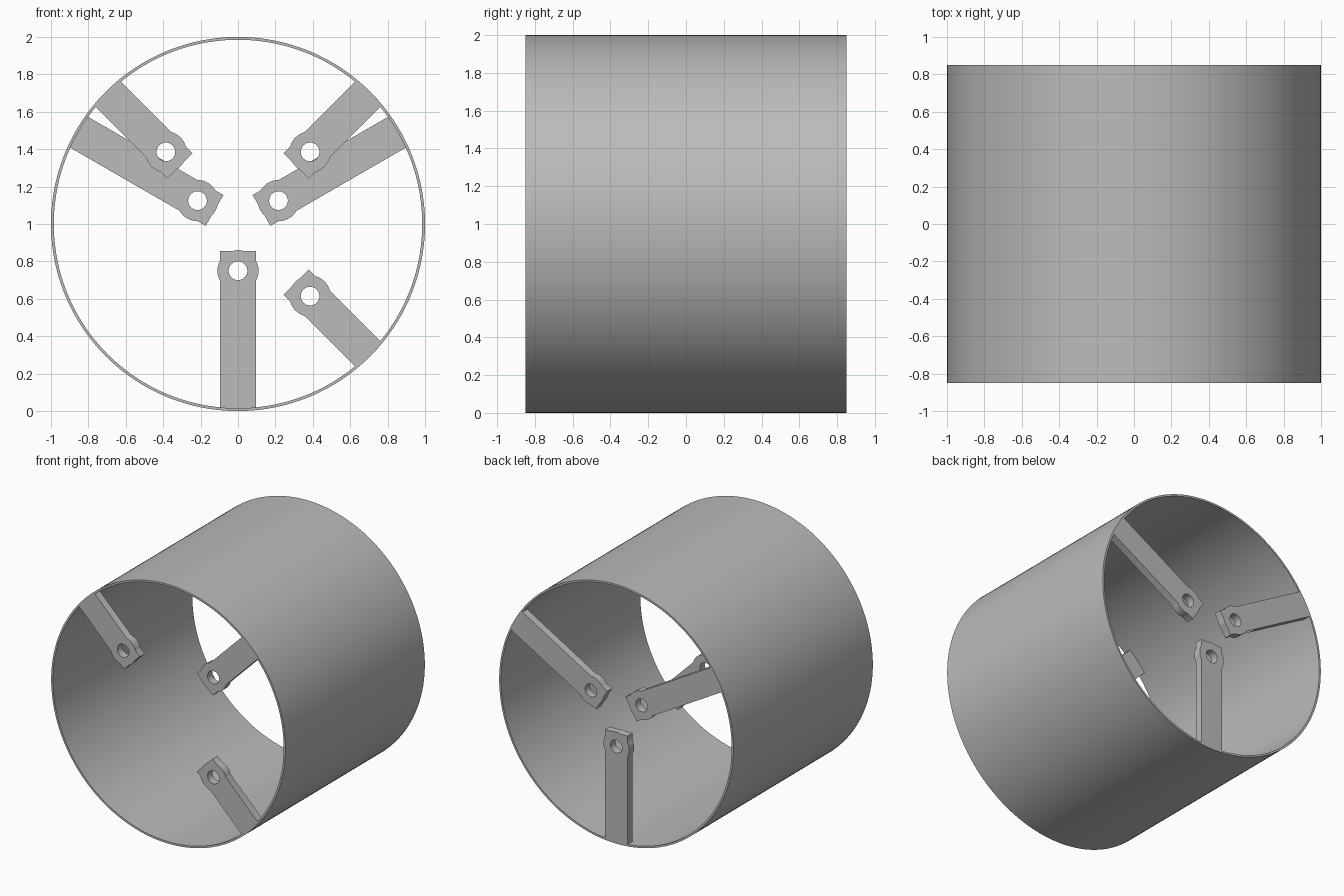
import bpy
import math

if "Cube" in bpy.data.objects:
    bpy.data.objects.remove(bpy.data.objects["Cube"])

grey = bpy.data.materials.new("plain_grey")
grey.diffuse_color = (0.5, 0.5, 0.5, 1)
grey.use_nodes = True
grey.node_tree.nodes["Principled BSDF"].inputs["Base Color"].default_value = grey.diffuse_color

CENTRE_Z = 1.0
HALF_LENGTH = 0.85
INNER_R = 0.985
ARM_HALF_WIDTH = 0.095
ARM_THICKNESS = 0.06
BOSS_R = 0.11
HOLE_R = 0.05
TIP = 0.105  # distance from hole centre to the tip


def arc(cx, r, a0, a1, n):
    """Points on an arc centred on (cx, 0), angles in degrees."""
    step = (a1 - a0) / n
    return [(cx + r * math.cos(math.radians(a0 + step * i)),
             r * math.sin(math.radians(a0 + step * i))) for i in range(n + 1)]


def plate(name, outlines, thickness, y, angle=0):
    """Extrude closed outlines (later ones are holes) along y, turned about the tube axis."""
    curve = bpy.data.curves.new(name, "CURVE")
    curve.dimensions = "2D"
    curve.fill_mode = "BOTH"
    curve.extrude = thickness / 2
    for pts in outlines:
        spline = curve.splines.new("POLY")
        spline.points.add(len(pts) - 1)
        for p, (px, py) in zip(spline.points, pts):
            p.co = (px, py, 0, 1)
        spline.use_cyclic_u = True
    obj = bpy.data.objects.new(name, curve)
    bpy.context.collection.objects.link(obj)
    obj.location = (0, y, CENTRE_Z)
    obj.rotation_euler = (math.pi / 2, -math.radians(angle), 0)
    bpy.ops.object.select_all(action="DESELECT")
    obj.select_set(True)
    bpy.context.view_layer.objects.active = obj
    bpy.ops.object.convert(target="MESH")
    obj = bpy.context.view_layer.objects.active
    obj.data.materials.clear()
    obj.data.materials.append(grey)
    bpy.ops.object.shade_smooth_by_angle(angle=math.radians(30))
    return obj


def arm(name, hole_pos, angle, y):
    """Radial bar with a round boss, a square tip and a hole."""
    w = ARM_HALF_WIDTH
    side = math.degrees(math.asin(w / BOSS_R))
    tip = math.degrees(math.acos(TIP / BOSS_R))
    outline = [(INNER_R, -w), (INNER_R, w)]
    outline += arc(hole_pos, BOSS_R, side, 180 - side, 12)
    outline += [(hole_pos - TIP, w)]
    outline += arc(hole_pos, BOSS_R, 180 - tip, 180 + tip, 6)
    outline += [(hole_pos - TIP, -w)]
    outline += arc(hole_pos, BOSS_R, 180 + side, 360 - side, 12)
    hole = arc(hole_pos, HOLE_R, 0, 360, 32)[:-1]
    plate(name, [outline, hole], ARM_THICKNESS, y, angle)


# Thin-walled open tube
plate("tube", [arc(0, 1.0, 0, 360, 160)[:-1], arc(0, INNER_R, 0, 360, 160)[:-1]],
      2 * HALF_LENGTH, 0)

# Three short arms flush with the front, three longer arms flush with the back
end_y = HALF_LENGTH - ARM_THICKNESS / 2
for i, a in enumerate((45, 135, -45)):
    arm(f"front_arm_{i + 1}", 0.545, a, -end_y)
for i, a in enumerate((30, 150, -90)):
    arm(f"back_arm_{i + 1}", 0.25, a, end_y)
